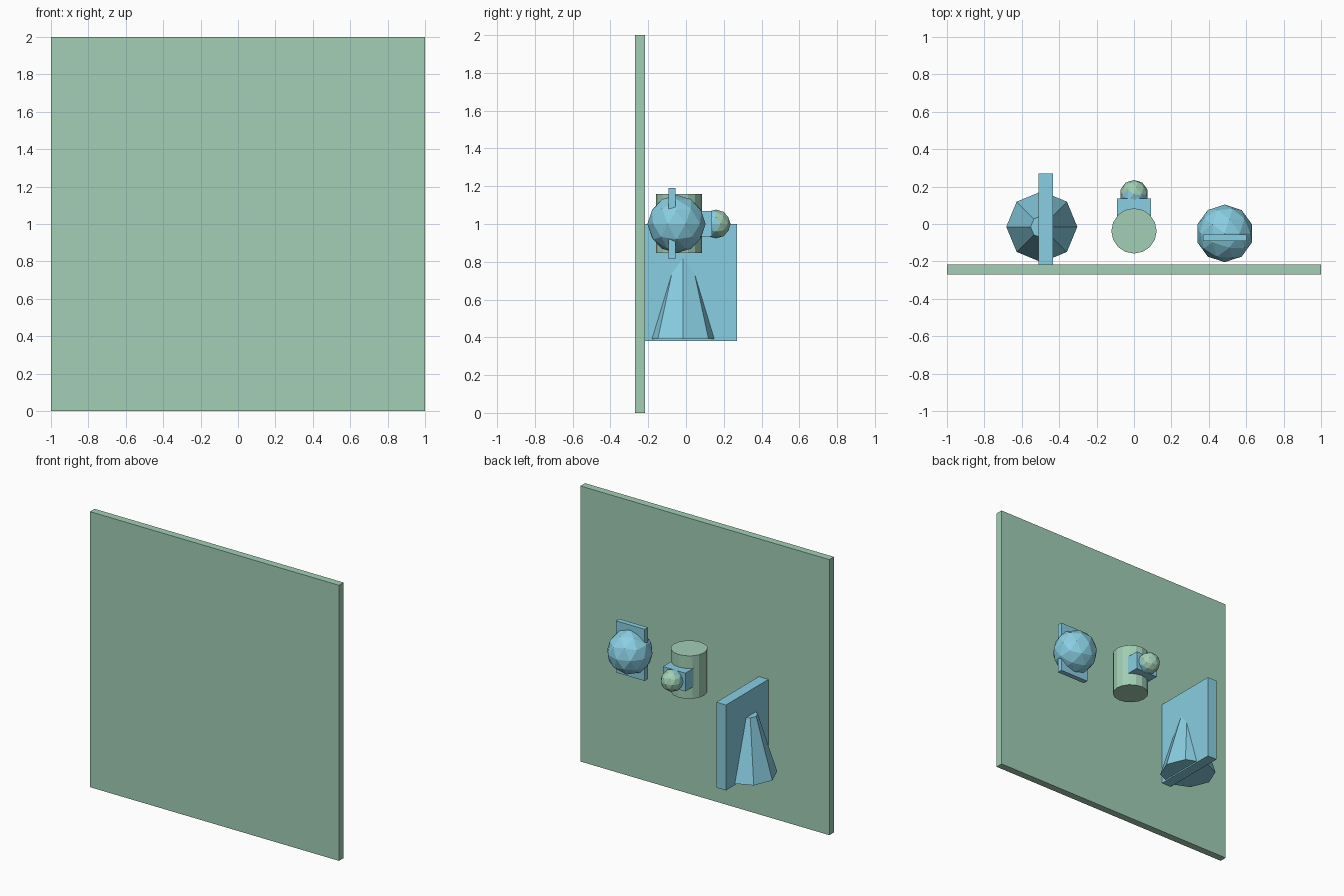
import bpy

if "Cube" in bpy.data.objects:
    bpy.data.objects.remove(bpy.data.objects["Cube"])


def material(name, color):
    m = bpy.data.materials.new(name)
    m.diffuse_color = color
    m.use_nodes = True
    m.node_tree.nodes["Principled BSDF"].inputs["Base Color"].default_value = m.diffuse_color
    return m


GREEN = material("pale_green", (0.36, 0.62, 0.46, 1))
BLUE = material("light_blue", (0.25, 0.62, 0.76, 1))


def finish(name, mat):
    ob = bpy.context.object
    ob.name = name
    ob.data.materials.append(mat)
    return ob


def box(name, x, y, z, mat):
    """Box from (min, max) pairs on each axis."""
    pairs = (x, y, z)
    bpy.ops.mesh.primitive_cube_add(size=1, location=[(a + b) / 2 for a, b in pairs])
    ob = finish(name, mat)
    ob.scale = [b - a for a, b in pairs]
    return ob


def ball(name, loc, radius, mat):
    bpy.ops.mesh.primitive_ico_sphere_add(subdivisions=2, radius=radius, location=loc)
    return finish(name, mat)


# Large backing panel
box("panel", (-1, 1), (-0.27, -0.217), (0, 2), GREEN)

# Upright plate with tapered eight-sided cone
box("upright_plate", (-0.51, -0.433), (-0.217, 0.27), (0.38, 1.0), BLUE)
bpy.ops.mesh.primitive_cone_add(vertices=8, radius1=0.19, radius2=0.06, depth=0.43,
                                location=(-0.493, -0.015, 0.605))
finish("tapered_cone", BLUE)

# Central drum with block and knob
bpy.ops.mesh.primitive_cylinder_add(vertices=16, radius=0.121, depth=0.312,
                                    location=(0, -0.037, 1.003))
finish("drum", GREEN)
box("knob_block", (-0.09, 0.09), (-0.03, 0.137), (0.935, 1.068), BLUE)
ball("knob_base", (0, 0.155, 1.0), 0.076, BLUE)
ball("knob_cap", (0, 0.16, 1.0), 0.076, GREEN)

# Faceted ball with a thin plate through it
ball("large_ball", (0.485, -0.05, 1.0), 0.154, BLUE)
box("ball_plate", (0.37, 0.602), (-0.092, -0.055), (0.815, 1.19), BLUE)
